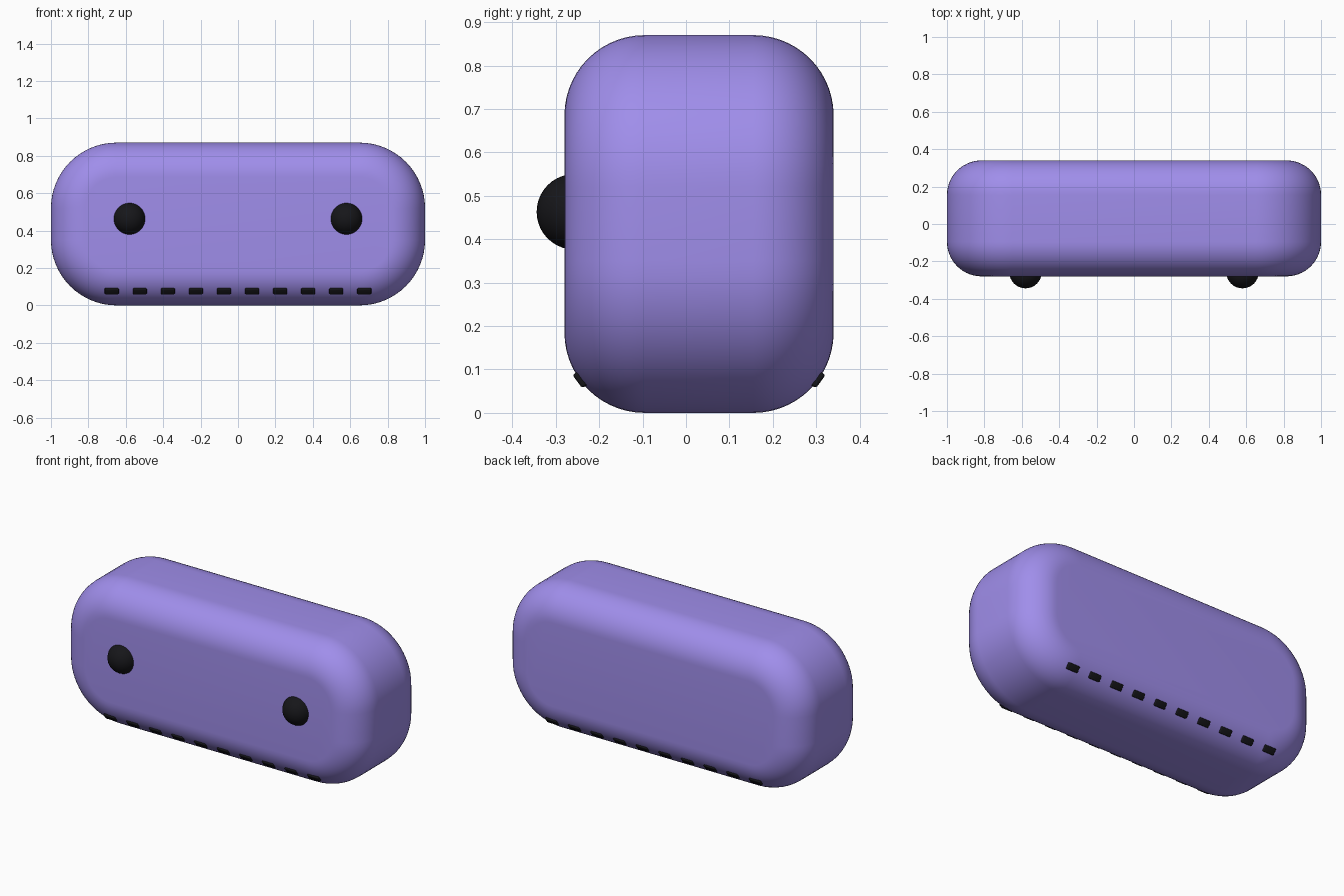
import bpy, bmesh, math

if "Cube" in bpy.data.objects:
    bpy.data.objects.remove(bpy.data.objects["Cube"])

def material(name, rgb):
    m = bpy.data.materials.new(name)
    m.diffuse_color = (*rgb, 1)
    m.use_nodes = True
    m.node_tree.nodes["Principled BSDF"].inputs["Base Color"].default_value = m.diffuse_color
    return m

purple = material("purple_fabric", (0.35, 0.27, 0.83))
black = material("black", (0.008, 0.008, 0.01))

X, Y0, Y1, H = 1.0, -0.28, 0.34, 0.87   # half length, front, back, height
R, B = 0.35, 0.185                      # outline corner radius, edge rounding

def finish(name, bm, mat, angle=40):
    bmesh.ops.recalc_face_normals(bm, faces=bm.faces)
    me = bpy.data.meshes.new(name)
    bm.to_mesh(me)
    bm.free()
    ob = bpy.data.objects.new(name, me)
    bpy.context.collection.objects.link(ob)
    me.materials.append(mat)
    bpy.context.view_layer.objects.active = ob
    ob.select_set(True)
    bpy.ops.object.shade_smooth_by_angle(angle=math.radians(angle))
    ob.select_set(False)
    return ob

def outline(bm, y, inset, n=16):
    # Rounded rectangle in the xz plane, offset inwards by inset
    verts = []
    for q, (sx, sz) in enumerate([(1, 1), (-1, 1), (-1, -1), (1, -1)]):
        for i in range(n + 1):
            a = math.pi / 2 * (q + i / n)
            verts.append(bm.verts.new((sx * (X - R) + (R - inset) * math.cos(a), y,
                                       H / 2 + sz * (H / 2 - R) + (R - inset) * math.sin(a))))
    return verts

# Cushion body: outlines stacked along y with quarter-round edges
bm = bmesh.new()
steps = 14
angles = [math.pi / 2 * i / steps for i in range(steps + 1)]
loops = [outline(bm, Y0 + B - B * math.cos(a), B - B * math.sin(a)) for a in angles]
loops += [outline(bm, Y1 - B + B * math.cos(a), B - B * math.sin(a)) for a in reversed(angles)]
for lo, hi in zip(loops, loops[1:]):
    for i in range(len(lo)):
        j = (i + 1) % len(lo)
        bm.faces.new((lo[i], lo[j], hi[j], hi[i]))
bm.faces.new(loops[0])
bm.faces.new(loops[-1])
finish("body", bm, purple)

# Bead eyes
for side, sx in (("left", -1), ("right", 1)):
    bm = bmesh.new()
    bmesh.ops.create_uvsphere(bm, u_segments=32, v_segments=20, radius=0.087)
    eye = finish("eye_" + side, bm, black)
    eye.location = (sx * 0.58, -0.257, 0.463)

# Rows of stitches along the lower front and back edges
tilt = math.asin((B - 0.076) / B)
for row, sy, yc in (("front", -1, Y0 + B), ("back", 1, Y1 - B)):
    for k in range(10):
        bm = bmesh.new()
        bmesh.ops.create_cube(bm, size=1)
        bmesh.ops.scale(bm, vec=(0.075, 0.026, 0.038), verts=bm.verts)
        bmesh.ops.bevel(bm, geom=bm.edges[:], offset=0.006, segments=3,
                        profile=0.5, affect='EDGES')
        st = finish(f"stitch_{row}_{k}", bm, black)
        d = B - 0.006
        st.location = (-0.675 + 0.15 * k, yc + sy * d * math.cos(tilt), B - d * math.sin(tilt))
        st.rotation_euler.x = -sy * tilt
